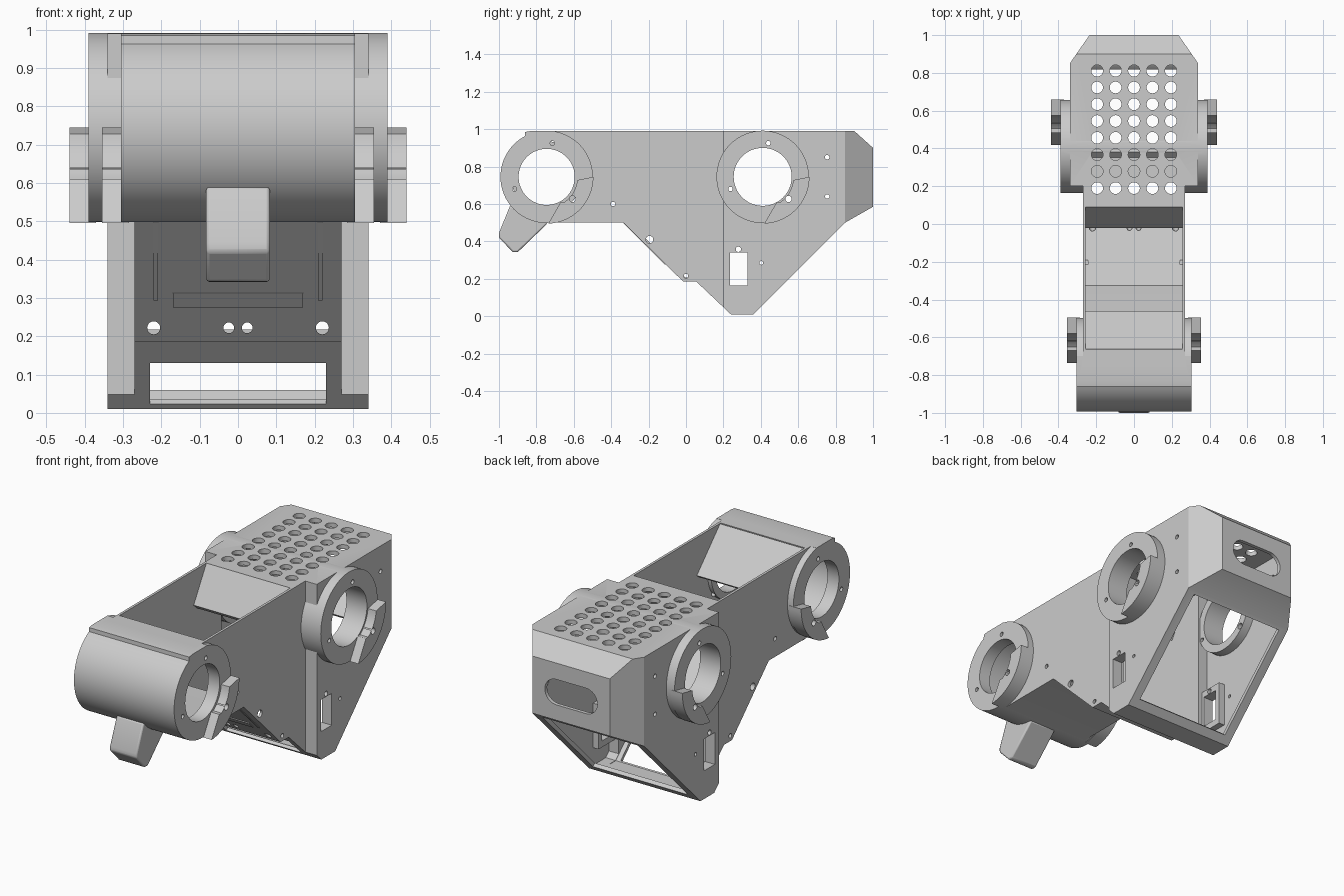
import bpy, bmesh, math

if "Cube" in bpy.data.objects:
    bpy.data.objects.remove(bpy.data.objects["Cube"])

FRONT, REAR = (-0.745, 0.745), (0.41, 0.745)      # motor axes (y, z)


def prism(pts, axis, a, b=None, name="part"):
    """Extrude a 2D outline along an axis from a to b (or symmetric -a..a)."""
    lo, hi = (-a, a) if b is None else (a, b)
    place = {'x': lambda p, t: (t, p[0], p[1]),
             'y': lambda p, t: (p[0], t, p[1]),
             'z': lambda p, t: (p[0], p[1], t)}[axis]
    bm = bmesh.new()
    r0 = [bm.verts.new(place(p, lo)) for p in pts]
    r1 = [bm.verts.new(place(p, hi)) for p in pts]
    n = len(pts)
    bm.faces.new(r0)
    bm.faces.new(r1)
    for i in range(n):
        bm.faces.new((r0[i], r0[(i + 1) % n], r1[(i + 1) % n], r1[i]))
    bmesh.ops.recalc_face_normals(bm, faces=bm.faces)
    if bm.calc_volume(signed=True) < 0:
        bmesh.ops.reverse_faces(bm, faces=bm.faces)
    me = bpy.data.meshes.new(name)
    bm.to_mesh(me)
    bm.free()
    ob = bpy.data.objects.new(name, me)
    bpy.context.collection.objects.link(ob)
    return ob


def arc(c, r, a0=0, a1=360, n=64):
    full = abs(a1 - a0) == 360
    m = n if full else n + 1
    return [(c[0] + r * math.cos(math.radians(a0 + (a1 - a0) * i / n)),
             c[1] + r * math.sin(math.radians(a0 + (a1 - a0) * i / n))) for i in range(m)]


def rect(y0, z0, y1, z1):
    return [(y0, z0), (y1, z0), (y1, z1), (y0, z1)]


def select(obs):
    bpy.ops.object.select_all(action='DESELECT')
    for o in obs:
        o.select_set(True)
    bpy.context.view_layer.objects.active = obs[0]


def boolean(ob, op, *tools):
    for t in tools:
        m = ob.modifiers.new("bool", 'BOOLEAN')
        m.operation, m.solver, m.object = op, 'EXACT', t
        select([ob])
        bpy.ops.object.modifier_apply(modifier=m.name)
        bpy.data.objects.remove(t)
    return ob


def joined(obs):
    select(obs)
    bpy.ops.object.join()
    return obs[0]


def sides(pts, a, b):
    """Same outline on the right and the left."""
    return [prism(pts, 'x', a, b), prism(pts, 'x', -b, -a)]


def plan(w, wend, yend):
    return prism([(-w, 0.1), (w, 0.1), (w, 0.85), (wend, yend), (-wend, yend), (-w, 0.85)], 'z', -0.2, 1.2)


# Outer shell: slim mid body, wide tapered rear, front barrel, rear bosses
body = prism([(-0.745, 0.99), (0.3, 0.99), (0.3, 0.01), (0.24, 0.01), (0.055, 0.185), (-0.015, 0.185),
              (-0.335, 0.5), (-0.745, 0.5)], 'x', 0.27, name="body_shell")
rear = prism([(0.2, 0.99), (0.9, 0.99), (1, 0.9), (1, 0.585), (0.85, 0.5), (0.36, 0.01), (0.24, 0.01),
              (0.2, 0.048)], 'x', 0.34)
boolean(rear, 'INTERSECT', plan(0.34, 0.235, 1.001))
barrel = prism(arc(FRONT, 0.247, 80, -242, 72) + [(-0.86, 0.985), (-0.83, 0.99), (-0.7, 0.99)], 'x', 0.305)
boss = prism(arc(REAR, 0.247), 'x', 0.39)
boolean(body, 'UNION', rear, barrel, boss)

# Hollow inside, with the top left open between the two motors
mid_cavity = prism(arc(FRONT, 0.222, 270, 100, 40) + [(-0.67, 0.968), (-0.66, 1.1), (0.09, 1.1), (0.09, 0.968),
                   (0.3, 0.968), (0.3, 0.03), (0.245, 0.03), (0.06, 0.207), (-0.005, 0.207),
                   (-0.325, 0.523)], 'x', 0.256)
rear_cavity = prism([(0.22, 0.966), (0.89, 0.966), (0.98, 0.89), (0.98, 0.6), (0.84, 0.522), (0.352, 0.032),
                     (0.248, 0.032), (0.22, 0.058)], 'x', 0.315)
boolean(rear_cavity, 'INTERSECT', plan(0.315, 0.22, 0.981))
boolean(body, 'DIFFERENCE', mid_cavity, rear_cavity)

# Inner collars around the motor holes and frames around the side windows
boolean(body, 'UNION', *sides(arc(REAR, 0.2), 0.265, 0.33), *sides(arc(FRONT, 0.19), 0.235, 0.28),
        *sides(rect(0.21, 0.13, 0.36, 0.375), 0.28, 0.33))

# Raised cable clips on the lower rear quarter of each motor seat
for c, x in ((FRONT, 0.305), (REAR, 0.39)):
    outline = arc(c, 0.25, 0, -88, 20) + [(c[0] + 0.075, c[1] - 0.135)] + arc(c, 0.165, -55, -6, 10)
    boolean(body, 'UNION', *sides(outline, x - 0.02, x + 0.05))

# Motor bores
boolean(body, 'DIFFERENCE', prism(arc(FRONT, 0.15), 'x', 0.6), prism(arc(REAR, 0.155), 'x', 0.6))

# Side windows and screw holes
cuts = sides(rect(0.235, 0.165, 0.33, 0.34), 0.2, 0.5)
holes = [(-0.39, 0.6, 0.012), (-0.195, 0.41, 0.02), (0, 0.215, 0.012), (0.28, 0.358, 0.014),
         (0.403, 0.285, 0.01), (0.755, 0.85, 0.012), (0.755, 0.64, 0.012)]
for c in (FRONT, REAR):
    holes += [(c[0] + dy, c[1] + dz, r) for dy, dz, r in
              ((0.03, 0.18, 0.012), (-0.172, -0.065, 0.012), (0.138, -0.118, 0.017))]
for y, z, r in holes:
    cuts += sides(arc((y, z), r, n=20), 0.243 if y < 0.2 else 0.22, 0.5)

# Vent grid in the top plate
for i in range(5):
    for j in range(8):
        cuts.append(prism(arc(((i - 2) * 0.0975, 0.19 + j * 0.0888), 0.031, n=24), 'z', 0.945, 1.1))

# Rear oval slot, lower rear opening, lower front window, floor holes
cuts.append(prism(arc((0.09, 0.74), 0.07, -90, 90, 16) + arc((-0.09, 0.74), 0.07, 270, 90, 16)[::-1],
                  'y', 0.93, 1.1))
cuts.append(prism([(0.42, 0.02), (0.86, 0.46), (0.79, 0.53), (0.35, 0.09)], 'x', 0.29))
cuts.append(prism([(0.08, 0.1), (0.185, -0.01), (0.27, 0.06), (0.155, 0.17)], 'x', 0.23))
for x, r in ((-0.22, 0.017), (-0.024, 0.014), (0.024, 0.014), (0.22, 0.017)):
    cuts.append(prism(arc((x, 0.222), r, n=20), 'y', -0.12, -0.016))
boolean(body, 'DIFFERENCE', joined(cuts))

# Sloping partitions at both ends of the top opening
front_panel = prism([(-0.662, 0.988), (-0.46, 0.78), (-0.477, 0.765), (-0.69, 0.975)], 'x', 0.262,
                    name="front_partition")
rear_panel = prism([(0.09, 0.988), (-0.02, 0.8), (0.005, 0.775), (0.115, 0.97)], 'x', 0.262,
                   name="rear_partition")

# Shallow rib and two guide rails under the sloping floor
rib = prism([(-0.15, 0.312), (-0.112, 0.275), (-0.105, 0.285), (-0.14, 0.32)], 'x', 0.17, name="floor_rib")
rails = joined([prism([(-0.335, 0.497), (-0.13, 0.293), (-0.12, 0.303), (-0.325, 0.507)], 'x', s * 0.215 - 0.006,
                      s * 0.215 + 0.006, "floor_rails") for s in (-1, 1)])

# Foot below the front barrel
foot = prism([(-0.94, 0.592), (-1, 0.445), (-1, 0.42), (-0.925, 0.342), (-0.9, 0.342), (-0.74, 0.497),
              (-0.77, 0.515)], 'x', 0.083, name="front_foot")
bev = foot.modifiers.new("bevel", 'BEVEL')
bev.width, bev.segments = 0.008, 2

for ob in (body, front_panel, rear_panel, rib, rails, foot):
    select([ob])
    bpy.ops.object.shade_smooth_by_angle(angle=math.radians(25))
